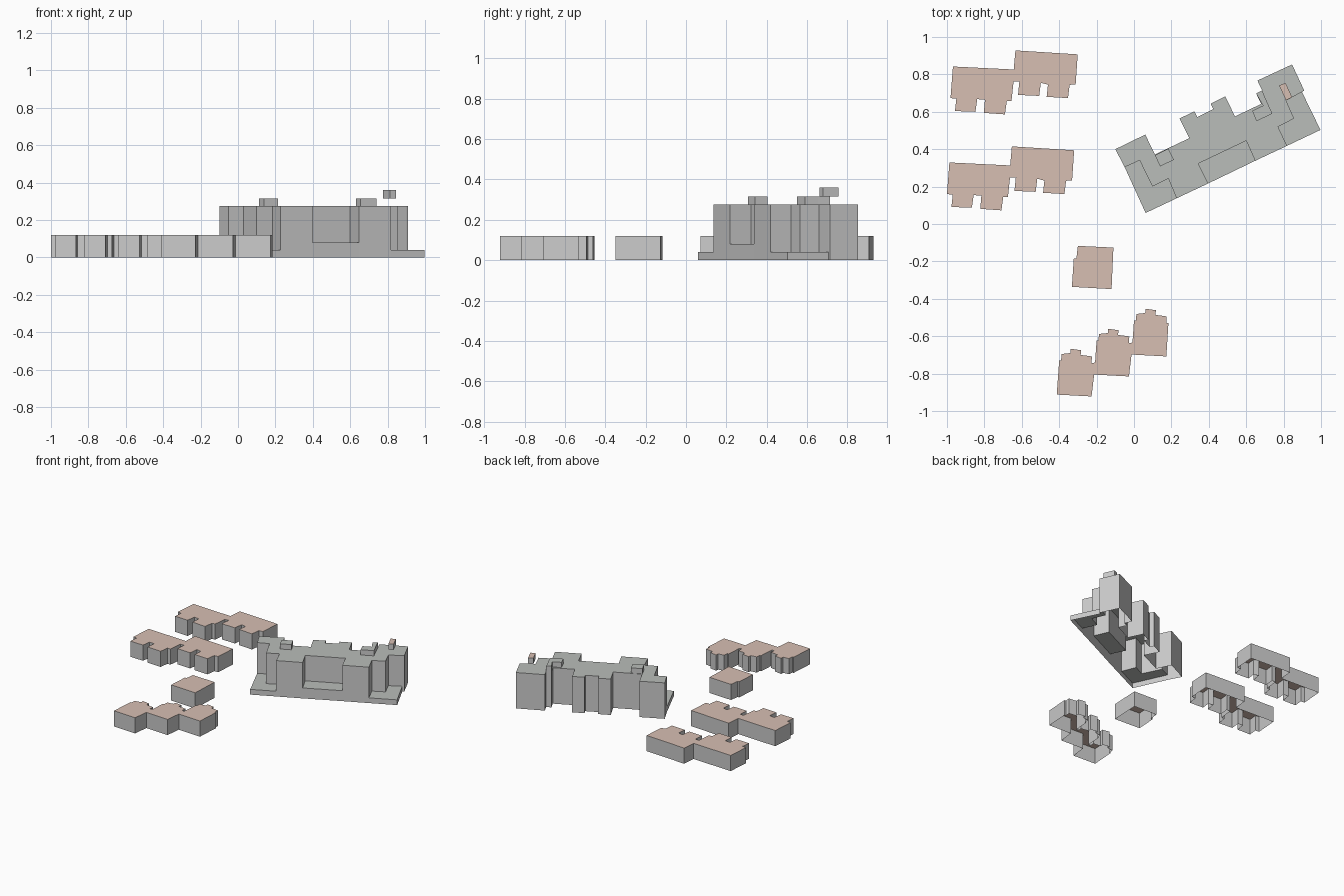
import bpy, bmesh

if "Cube" in bpy.data.objects:
    bpy.data.objects.remove(bpy.data.objects["Cube"])


def material(name, rgb):
    m = bpy.data.materials.new(name)
    m.diffuse_color = (*rgb, 1)
    m.use_nodes = True
    m.node_tree.nodes["Principled BSDF"].inputs["Base Color"].default_value = m.diffuse_color
    return m


WALL = material("wall_grey", (0.75, 0.74, 0.72))
BROWN = material("roof_brown", (0.68, 0.52, 0.45))
GREY = material("roof_grey", (0.49, 0.51, 0.49))


def block(name, pts, top, roof, base=0.0, raised=None, shift=(0, 0)):
    """Open-bottomed building: flat roof plus walls. raised maps an edge number to
    its own wall foot; an edge raised to the roof height gets no wall."""
    raised = raised or {}
    n = len(pts)
    area = sum(pts[i][0] * pts[(i + 1) % n][1] - pts[(i + 1) % n][0] * pts[i][1] for i in range(n))
    bm = bmesh.new()
    P = [(x + shift[0], y + shift[1]) for x, y in pts]
    up = [bm.verts.new((x, y, top)) for x, y in P]
    low = {}

    def foot(i, z):
        if (i, z) not in low:
            low[i, z] = bm.verts.new((*P[i], z))
        return low[i, z]

    def face(vs, mat):
        f = bm.faces.new(vs if area > 0 else vs[::-1])
        f.material_index = mat

    face(up, 1)
    for i in range(n):
        j = (i + 1) % n
        z = raised.get(i, base)
        if z < top:
            face([foot(i, z), foot(j, z), up[j], up[i]], 0)
    me = bpy.data.meshes.new(name)
    bm.to_mesh(me)
    bm.free()
    me.materials.append(WALL)
    me.materials.append(roof)
    ob = bpy.data.objects.new(name, me)
    bpy.context.collection.objects.link(ob)
    return ob


H = 0.12      # low houses
TOP = 0.275   # large block roof
POD = 0.04    # podium
TER = 0.08    # front terrace

# Two identical stepped terraces at the back left
terrace = [(-.968, .842), (-.643, .826), (-.634, .928), (-.301, .907), (-.312, .746),
           (-.344, .744), (-.353, .673), (-.467, .68), (-.46, .745), (-.498, .755),
           (-.507, .685), (-.62, .69), (-.613, .762), (-.644, .762), (-.655, .657),
           (-.68, .657), (-.69, .586), (-.803, .594), (-.797, .664), (-.838, .668),
           (-.848, .6), (-.957, .604), (-.95, .67), (-.981, .673)]
block("back_terrace", terrace, H, BROWN)
block("middle_terrace", terrace, H, BROWN, shift=(-.019, -.513))

# Detached house
block("detached_house", [(-.30, -.117), (-.11, -.126), (-.12, -.348), (-.332, -.336),
                         (-.322, -.184), (-.308, -.183)], H, BROWN)

# Front row: three linked houses, each one step right and back
front = [(-.413, -.912), (-.227, -.922)]
rear = [(-.216, -.744), (-.227, -.744), (-.225, -.708), (-.285, -.70), (-.283, -.675),
        (-.339, -.667), (-.34, -.69), (-.387, -.695), (-.39, -.73), (-.40, -.73)]
row = []
for i in range(3):
    row += [(x + .2 * i, y + .107 * i) for x, y in front]
for i in (2, 1, 0):
    row += [(x + .2 * i, y + .107 * i) for x, y in rear]
    if i:
        row.append((-.408 + .2 * i, -.845 + .107 * i))
block("front_row_houses", row, H, BROWN)

# Large block, clockwise from its left corner
main = [(-.10, .40), (.06, .478), (.112, .372), (.296, .459), (.243, .564), (.323, .602),
        (.338, .572), (.424, .614), (.41, .644), (.488, .682), (.54, .575), (.68, .642),
        (.653, .698), (.685, .714), (.66, .767), (.845, .853), (.91, .714), (.898, .706),
        (.813, .66), (.856, .564), (.77, .52), (.818, .418), (.648, .338), (.60, .445),
        (.344, .323), (.397, .217), (.227, .137), (.184, .243), (.099, .20), (.03, .34),
        (-.05, .304)]
feet = {i: POD for i in (17, 18, 19, 20, 26, 27, 28, 29)}
feet.update({i: TER for i in (22, 23, 24)})
block("large_block", main, TOP, GREY, raised=feet)

# Podium corners and terrace in front of the large block (no walls where they meet it)
block("right_podium", main[17:22] + [(.997, .503)], POD, GREY, raised={i: POD for i in range(4)})
block("left_podium", main[26:31] + [(.062, .059)], POD, GREY, raised={i: POD for i in range(4)})
block("front_terrace", main[22:26], TER, GREY, raised={i: TER for i in range(3)})

# Roof structures
block("left_roof_hut", [(.112, .367), (.184, .403), (.213, .343), (.14, .308)], .315, GREY, TOP)
block("right_roof_hut", [(.653, .698), (.685, .714), (.71, .655), (.74, .59), (.655, .55),
                         (.632, .605), (.69, .633)], .315, GREY, TOP)
block("stair_cap", [(.776, .74), (.81, .755), (.845, .678), (.812, .662)], .36, BROWN, .315)
